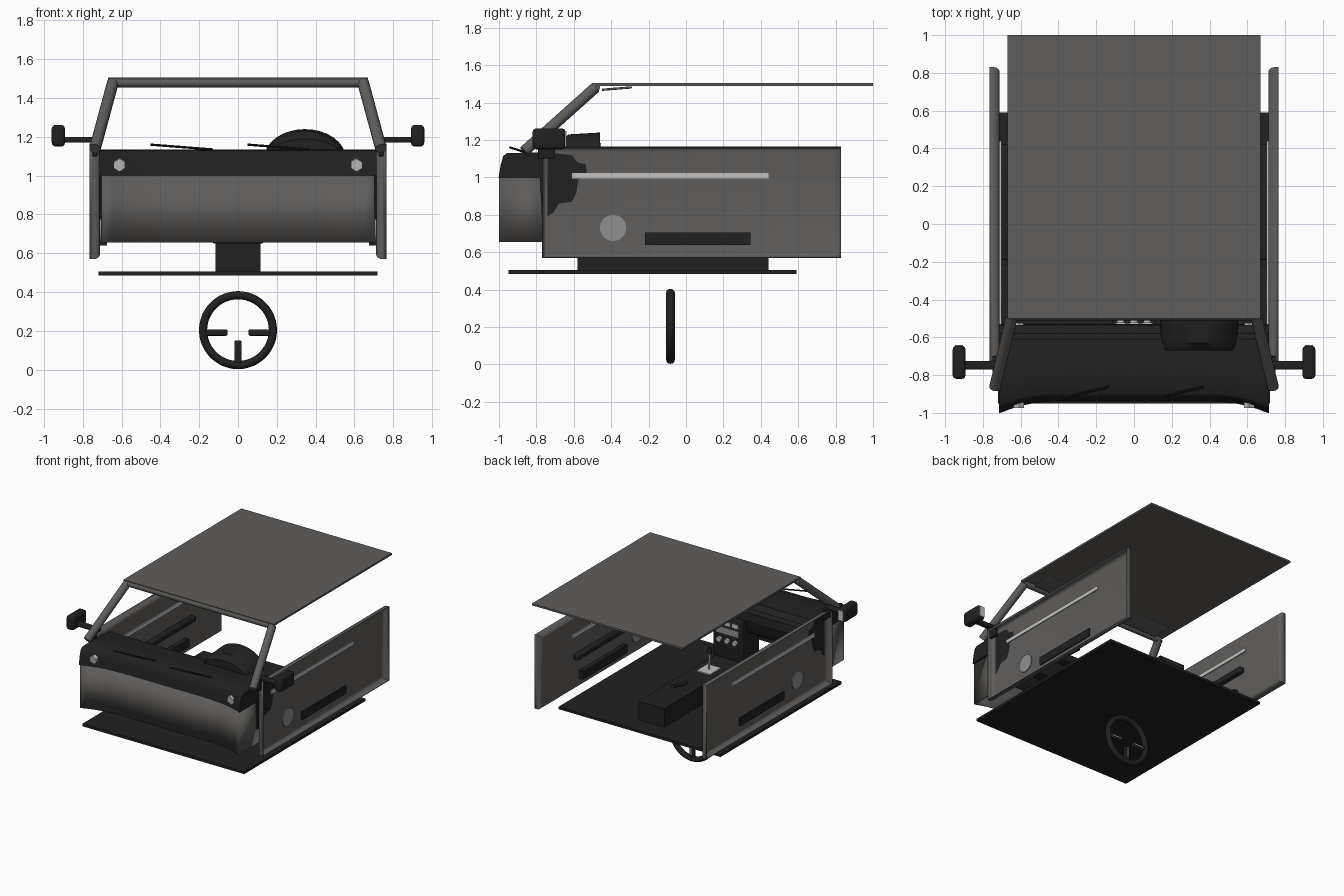
import bpy, bmesh, math
from mathutils import Vector

cube = bpy.data.objects.get("Cube")
if cube:
    bpy.data.objects.remove(cube, do_unlink=True)


def material(name, color):
    m = bpy.data.materials.new(name)
    m.use_nodes = True
    m.diffuse_color = (*color, 1)
    m.node_tree.nodes["Principled BSDF"].inputs["Base Color"].default_value = (*color, 1)
    return m


GRAY = material("warm gray paint", (0.115, 0.11, 0.105))
BLACK = material("black plastic", (0.015, 0.015, 0.015))
SILVER = material("light silver", (0.55, 0.54, 0.53))
MESH = material("speaker gray", (0.28, 0.28, 0.28))


def finish(name, bm, mat, smooth=True, thick=0):
    bmesh.ops.recalc_face_normals(bm, faces=bm.faces)
    me = bpy.data.meshes.new(name)
    bm.to_mesh(me)
    bm.free()
    me.materials.append(mat)
    ob = bpy.data.objects.new(name, me)
    bpy.context.collection.objects.link(ob)
    if thick:
        ob.modifiers.new("thickness", "SOLIDIFY").thickness = thick
    if smooth:
        bpy.ops.object.select_all(action="DESELECT")
        ob.select_set(True)
        bpy.context.view_layer.objects.active = ob
        bpy.ops.object.shade_smooth_by_angle(angle=math.radians(40))
    return ob


def box(name, x, y, z, mat, bevel=0.0):
    """Box from ranges along each axis."""
    bm = bmesh.new()
    bmesh.ops.create_cube(bm, size=1)
    for v in bm.verts:
        v.co = [r[0] + (c + 0.5) * (r[1] - r[0]) for c, r in zip(v.co, (x, y, z))]
    if bevel:
        bmesh.ops.bevel(bm, geom=bm.edges[:], offset=bevel, segments=3,
                        profile=0.5, affect="EDGES")
    return finish(name, bm, mat, bool(bevel))


def rod(name, a, b, r, mat, sides=16):
    """Cylinder between two points."""
    a, b = Vector(a), Vector(b)
    bm = bmesh.new()
    bmesh.ops.create_cone(bm, cap_ends=True, segments=sides, radius1=r, radius2=r,
                          depth=(b - a).length)
    q = (b - a).to_track_quat("Z", "Y")
    for v in bm.verts:
        v.co = q @ v.co + (a + b) / 2
    return finish(name, bm, mat)


def loft(name, rows, mat, closed=True, thick=0):
    """Skin rows of points; closed rows also get end caps."""
    bm = bmesh.new()
    vs = [[bm.verts.new(p) for p in row] for row in rows]
    n = len(rows[0])
    for r0, r1 in zip(vs, vs[1:]):
        for i in range(n if closed else n - 1):
            j = (i + 1) % n
            bm.faces.new((r0[i], r0[j], r1[j], r1[i]))
    if closed:
        bm.faces.new(vs[0])
        bm.faces.new(vs[-1])
    return finish(name, bm, mat, True, thick)


def span(s, a, b):
    return sorted((s * a, s * b))


# Roof, floor and centre tunnel
box("roof", (-0.67, 0.67), (-0.5, 1.0), (1.49, 1.505), GRAY)
box("floor", (-0.72, 0.72), (-0.95, 0.59), (0.485, 0.505), BLACK)
box("tunnel", (-0.115, 0.115), (-0.58, 0.44), (0.5, 0.655), BLACK)
rod("windscreen_header", (-0.65, -0.485, 1.48), (0.65, -0.485, 1.48), 0.025, GRAY)


# Curved front edge shared by dashboard and bulkhead
def front_y(x):
    return -0.94 - 0.06 * (max(0, abs(x) - 0.42) / 0.29) ** 2


stations = [-0.715 + 1.43 * i / 24 for i in range(25)]
lip = [(0.0, 1.0), (0.012, 1.07), (0.025, 1.115), (0.045, 1.13)]
back = [(-0.77, 1.135), (-0.61, 1.12), (-0.58, 1.08), (-0.535, 1.07), (-0.53, 1.0),
        (-0.575, 0.99), (-0.585, 0.92), (-0.61, 0.87), (-0.68, 0.86),
        (-0.71, 0.81), (-0.77, 0.775), (-0.78, 1.0)]
loft("dashboard", [[(x, front_y(x) + d, z) for d, z in lip] + [(x, y, z) for y, z in back]
                   for x in stations], BLACK)
plan = [(-0.705, -0.72)] + [(x * 0.985, front_y(x) + 0.003) for x in stations] + [(0.705, -0.72)]
loft("bulkhead", [[(x, y, z) for x, y in plan] for z in (0.655, 1.0)], GRAY,
     closed=False, thick=0.006)

# Instrument cowl, arched over the gauges
arch = [(math.cos(math.pi * i / 16), math.sin(math.pi * i / 16)) for i in range(17)]
loft("instrument_cowl", [[(0.345 + w * c, y, 1.09 + h * s) for c, s in arch]
                         for y, w, h in ((-0.67, 0.19, 0.1), (-0.63, 0.2, 0.14),
                                         (-0.46, 0.21, 0.15))], BLACK)
for x in (0.25, 0.44):
    rod("gauge", (x, -0.462, 1.145), (x, -0.455, 1.145), 0.04, MESH, 24)

# Centre console with radio and knobs
box("console", (-0.13, 0.13), (-0.75, -0.53), (0.65, 0.99), BLACK, 0.01)
box("radio_plate", (-0.1, 0.1), (-0.531, -0.525), (0.85, 0.9), MESH)
for x in (-0.07, 0, 0.07):
    box("vent_slider", (x - 0.025, x + 0.025), (-0.53, -0.522), (0.92, 0.95), SILVER)
    rod("radio_knob", (x, -0.53, 0.8), (x, -0.51, 0.8), 0.02, SILVER)

# Gear lever and handbrake
box("gear_plate", (-0.06, 0.06), (-0.36, -0.22), (0.655, 0.664), SILVER)
rod("gear_lever", (0, -0.29, 0.66), (0, -0.3, 0.8), 0.007, SILVER)
rod("gear_knob", (0, -0.3, 0.79), (0, -0.302, 0.83), 0.018, BLACK)
rod("handbrake", (0, 0.0, 0.665), (0, 0.17, 0.7), 0.015, BLACK)

# Wipers
for x in (-0.45, 0.05):
    rod("wiper", (x, -0.94, 1.16), (x + 0.32, -0.86, 1.135), 0.006, BLACK, 8)

# Steering wheel
bm = bmesh.new()
ring = []
for i in range(48):
    a = 2 * math.pi * i / 48
    ring.append([bm.verts.new(((0.18 + 0.021 * math.cos(t)) * math.cos(a),
                               -0.083 + 0.023 * math.sin(t),
                               0.204 + (0.18 + 0.021 * math.cos(t)) * math.sin(a)))
                 for t in (2 * math.pi * k / 12 for k in range(12))])
for i in range(48):
    for k in range(12):
        r0, r1, m = ring[i], ring[(i + 1) % 48], (k + 1) % 12
        bm.faces.new((r0[k], r0[m], r1[m], r1[k]))
finish("steering_wheel_rim", bm, BLACK)
box("lower_spoke", (-0.019, 0.019), (-0.1, -0.07), (0.02, 0.15), BLACK, 0.006)
box("lower_spoke_trim", (-0.004, 0.004), (-0.071, -0.066), (0.06, 0.14), SILVER)

for s, side in ((1, "left"), (-1, "right")):
    box(side + "_spoke", span(s, 0.055, 0.18), (-0.1, -0.07), (0.175, 0.208), BLACK, 0.006)
    box(side + "_spoke_trim", span(s, 0.06, 0.14), (-0.071, -0.066), (0.188, 0.195), SILVER)

    # Windscreen pillar
    rod(side + "_pillar", (s * 0.737, -0.865, 1.14), (s * 0.645, -0.485, 1.48), 0.03, GRAY)

    # Door shell: a tray open to the outside with a rounded inner edge
    bm = bmesh.new()
    bmesh.ops.create_cube(bm, size=1)
    for v in bm.verts:
        v.co = (s * (0.738 + 0.027 * 2 * v.co.x), 0.03 + 1.6 * v.co.y, 0.8675 + 0.595 * v.co.z)
    outer = [f for f in bm.faces if all(abs(v.co.x) > 0.76 for v in f.verts)]
    inner = [e for e in bm.edges if all(abs(v.co.x) < 0.72 for v in e.verts)]
    bmesh.ops.delete(bm, geom=outer, context="FACES_ONLY")
    bmesh.ops.bevel(bm, geom=inner, offset=0.03, segments=4, profile=0.5, affect="EDGES")
    finish(side + "_door", bm, GRAY, True, 0.004)

    # Door trim, set through the panel
    box(side + "_door_stripe", span(s, 0.702, 0.722), (-0.61, 0.44), (0.995, 1.025), SILVER)
    box(side + "_door_pocket", span(s, 0.675, 0.724), (-0.22, 0.345), (0.64, 0.705), BLACK)
    box(side + "_armrest", span(s, 0.665, 0.712), (-0.19, 0.42), (0.82, 0.865), BLACK, 0.01)
    rod(side + "_speaker", (s * 0.7, -0.39, 0.73), (s * 0.722, -0.39, 0.73), 0.07, MESH, 32)

    # Dashboard end vents
    rod(side + "_vent", (s * 0.61, -0.97, 1.055), (s * 0.61, -0.94, 1.06), 0.033, SILVER, 6)
    rod(side + "_rear_vent", (s * 0.61, -0.54, 1.035), (s * 0.61, -0.525, 1.035), 0.03, SILVER, 6)

    # Wing mirror
    box(side + "_mirror_base", span(s, 0.725, 0.75), (-0.79, -0.7), (1.1, 1.19), BLACK, 0.005)
    box(side + "_mirror_arm", span(s, 0.73, 0.9), (-0.77, -0.725), (1.17, 1.2), BLACK, 0.008)
    box(side + "_mirror_head", span(s, 0.892, 0.96), (-0.82, -0.645), (1.15, 1.262), BLACK, 0.02)
    box(side + "_mirror_glass", span(s, 0.905, 0.947), (-0.647, -0.64), (1.165, 1.247), SILVER)

    # Sun visor
    visor = box(side + "_sun_visor", span(s, 0.13, 0.58), (-0.45, -0.29), (-0.006, 0.006), GRAY, 0.004)
    for v in visor.data.vertices:
        v.co.z += 1.475 + 0.08 * (v.co.y + 0.37)
